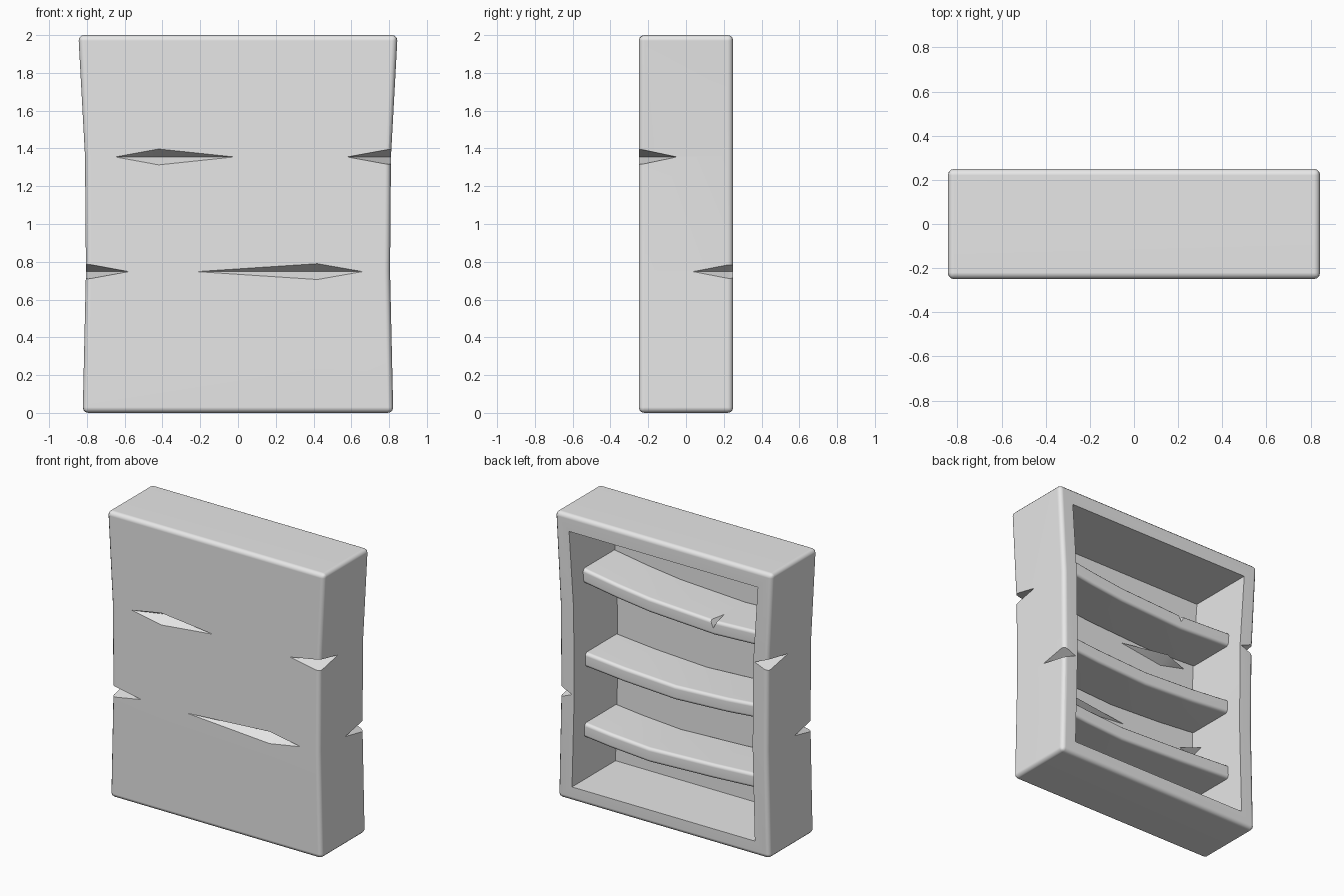
import bpy, bmesh, math
from mathutils import Vector

if "Cube" in bpy.data.objects:
    bpy.data.objects.remove(bpy.data.objects["Cube"])

grey = bpy.data.materials.new("plain_grey")
grey.use_nodes = True
GREY = (0.8, 0.8, 0.8, 1)
grey.diffuse_color = GREY
for node in grey.node_tree.nodes:
    if node.type == 'BSDF_PRINCIPLED':
        node.inputs["Base Color"].default_value = GREY


def finish_mesh(name, bm):
    bmesh.ops.recalc_face_normals(bm, faces=bm.faces[:])
    mesh = bpy.data.meshes.new(name)
    bm.to_mesh(mesh)
    bm.free()
    obj = bpy.data.objects.new(name, mesh)
    bpy.context.collection.objects.link(obj)
    mesh.materials.append(grey)
    return obj


def loft(name, rings):
    """Skin a run of matching point rings and cap both ends."""
    bm = bmesh.new()
    loops = [[bm.verts.new(p) for p in ring] for ring in rings]
    for a, b in zip(loops, loops[1:]):
        n = len(a)
        for i in range(n):
            bm.faces.new((a[i], a[(i + 1) % n], b[(i + 1) % n], b[i]))
    bm.faces.new(loops[0])
    bm.faces.new(loops[-1])
    return finish_mesh(name, bm)


def hull(name, points, pivot):
    """Convex wedge, doubled about its valley so it sticks out of the wall."""
    bm = bmesh.new()
    for p in points:
        bm.verts.new(pivot + (Vector(p) - pivot) * 2)
    bmesh.ops.convex_hull(bm, input=bm.verts[:])
    return finish_mesh(name, bm)


def apply(obj, mod):
    bpy.ops.object.select_all(action='DESELECT')
    bpy.context.view_layer.objects.active = obj
    obj.select_set(True)
    bpy.ops.object.modifier_apply(modifier=mod.name)


def bevel(obj, width, segments=3):
    mod = obj.modifiers.new("round", 'BEVEL')
    mod.width, mod.segments = width, segments
    mod.limit_method, mod.angle_limit = 'ANGLE', math.radians(40)
    apply(obj, mod)


def cut(obj, cutter):
    cutter.hide_render = True
    mod = obj.modifiers.new("cut", 'BOOLEAN')
    mod.operation, mod.solver, mod.object = 'DIFFERENCE', 'EXACT', cutter
    apply(obj, mod)
    bpy.data.objects.remove(cutter)


def smooth(obj):
    bpy.ops.object.select_all(action='DESELECT')
    bpy.context.view_layer.objects.active = obj
    obj.select_set(True)
    bpy.ops.object.shade_smooth_by_angle(angle=math.radians(35))
    mod = obj.modifiers.new("even_shading", 'WEIGHTED_NORMAL')
    mod.keep_sharp = True


def corner_notch(sx, sy, z, reach_x, reach_y, pad=0.0):
    """V notch across a vertical corner edge."""
    cx, cy, h = sx * 0.808, sy * 0.25, 0.042 + pad
    a = Vector((cx - sx * (reach_x + pad), cy, z))
    b = Vector((cx, cy - sy * (reach_y + pad), z))
    pts = [a, b, (cx, cy, z + h), (cx, cy, z - h)]
    return hull("notch_cutter", pts, (a + b) / 2)


def long_crack(x0, x1, peak, z, pad=0.0):
    """Diamond-shaped split in the flat panel."""
    y, h = -0.25, 0.042 + pad
    deep = Vector((peak, y + 0.08 + pad, z))
    pts = [(x0 - pad, y, z), (x1 + pad, y, z), (peak, y, z + h), (peak, y, z - h), deep]
    return hull("crack_cutter", pts, deep)


# Case: slightly waisted box, and the matching hollow open at the back
outline = [(0, 0.822), (0.75, 0.805), (1.36, 0.81), (2, 0.845)]
WALL = 0.113


def ring(w, z, y0, y1):
    return [(-w, y0, z), (w, y0, z), (w, y1, z), (-w, y1, z)]


case = loft("case", [ring(w, z, -0.25, 0.25) for z, w in outline])
bevel(case, 0.03)
hollow = loft("hollow_cutter",
              [ring(w - WALL, min(max(z, 0.1), 1.885), -0.232, 0.4) for z, w in outline])

front_damage = [
    (corner_notch, (1, -1, 1.355, 0.23, 0.2)),
    (corner_notch, (-1, -1, 0.748, 0.23, 0.2)),
    (long_crack, (-0.65, -0.02, -0.42, 1.355)),
    (long_crack, (-0.22, 0.66, 0.42, 0.748)),
]
# Keep material behind each front split so none opens into the hollow
for make, args in front_damage:
    cut(hollow, make(*args, pad=0.015))
cut(case, hollow)
for make, args in front_damage:
    cut(case, make(*args))
for sx, z in ((1, 0.748), (-1, 1.355)):
    cut(case, corner_notch(sx, 1, z, 0.1, 0.22))
smooth(case)


# Shelves: sagging boards set back from the opening
def shelf(name, z, path, thick=0.1):
    y0, y1 = -0.24, 0.125
    rings = [[(x, y0, z + d), (x, y1, z + d), (x, y1, z + d + thick), (x, y0, z + d + thick)]
             for x, d in path]
    board = loft(name, rings)
    bevel(board, 0.022)
    return board


sag = [(-0.74, 0), (-0.4, -0.03), (0, -0.05), (0.4, -0.03), (0.74, 0)]
low_sag = [(-0.74, 0), (-0.3, -0.025), (0.2, -0.045), (0.5, -0.025), (0.74, 0)]
broken = [(-0.74, -0.08), (-0.3, -0.1), (0.2, -0.075), (0.45, -0.045), (0.74, 0)]
smooth(shelf("lower_shelf", 0.405, low_sag))
smooth(shelf("middle_shelf", 0.9, sag))
top_shelf = shelf("upper_shelf", 1.485, broken)

# Split in the front lip of the upper shelf
top = 1.485
inner, lip = Vector((-0.3, 0.0, top)), Vector((-0.3, 0.125, top - 0.05))
split = [inner, lip, (-0.325, 0.125, top), (-0.275, 0.125, top)]
cut(top_shelf, hull("split_cutter", split, (inner + lip) / 2))
smooth(top_shelf)
